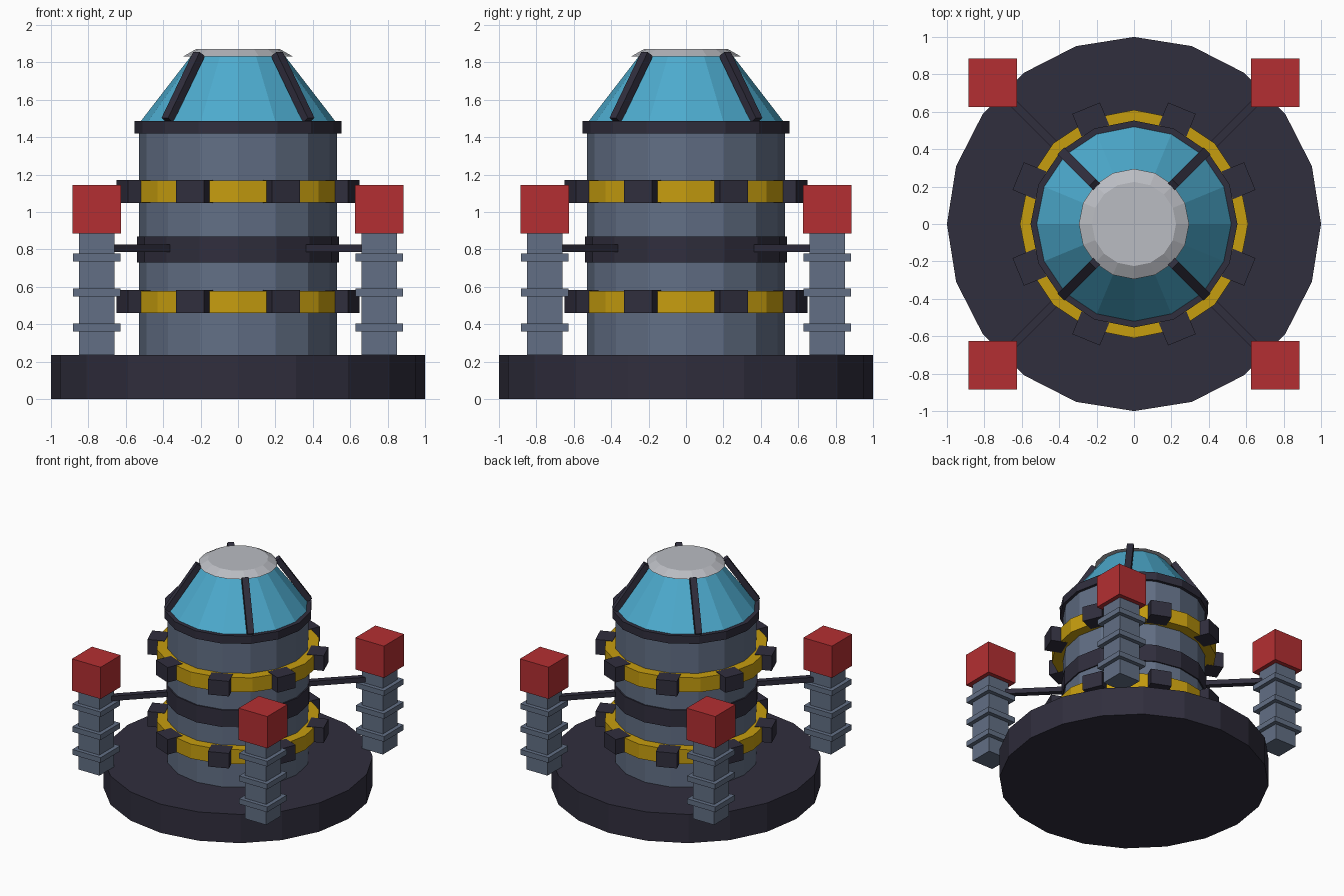
import bpy, bmesh
from math import radians, cos, sin
from mathutils import Matrix, Vector

default = bpy.data.objects.get("Cube")
if default:
    bpy.data.objects.remove(default, do_unlink=True)


def material(name, hex_code):
    """Flat material from an sRGB hex colour."""
    srgb = [int(hex_code[i:i + 2], 16) / 255 for i in (0, 2, 4)]
    rgba = [c / 12.92 if c <= 0.04045 else ((c + 0.055) / 1.055) ** 2.4 for c in srgb] + [1]
    mat = bpy.data.materials.new(name)
    mat.use_nodes = True
    mat.diffuse_color = rgba
    node = next(n for n in mat.node_tree.nodes if n.type == 'BSDF_PRINCIPLED')
    node.inputs["Base Color"].default_value = rgba
    return mat


dark = material("dark metal", "302E3D")
steel = material("blue grey steel", "626F85")
yellow = material("yellow", "C69D0F")
red = material("red", "B42F32")
glass = material("sky blue", "4DABCE")
light = material("light grey", "BABCC2")


def finish(name, bm, mat):
    mesh = bpy.data.meshes.new(name)
    bm.to_mesh(mesh)
    bm.free()
    mesh.materials.append(mat)
    obj = bpy.data.objects.new(name, mesh)
    bpy.context.collection.objects.link(obj)
    return obj


def drum(name, mat, z0, z1, r0, r1=None, sides=16):
    """Upright prism or frustum between two heights."""
    bm = bmesh.new()
    place = Matrix.Translation((0, 0, (z0 + z1) / 2))
    bmesh.ops.create_cone(bm, cap_ends=True, segments=sides, radius1=r0,
                          radius2=r0 if r1 is None else r1, depth=z1 - z0, matrix=place)
    return finish(name, bm, mat)


def beam(name, mat, start, end, width, height):
    """Box running from start to end, with its width kept level."""
    start, end = Vector(start), Vector(end)
    along = (end - start).normalized()
    side = Vector((0, 0, 1)).cross(along)
    side = side.normalized() if side.length > 0.001 else Vector((0, 1, 0))
    turn = Matrix((along, side, along.cross(side))).transposed().to_4x4()
    size = Matrix.Diagonal(((end - start).length, width, height, 1))
    bm = bmesh.new()
    bmesh.ops.create_cube(bm, size=1, matrix=Matrix.Translation((start + end) / 2) @ turn @ size)
    return finish(name, bm, mat)


def polar(radius, degrees, z):
    return (radius * cos(radians(degrees)), radius * sin(radians(degrees)), z)


# Base, tower and its trim
drum("base", dark, 0, 0.235, 1, sides=20)
drum("tower", steel, 0.235, 1.42, 0.53)
drum("middle_band", dark, 0.73, 0.87, 0.54)
drum("collar", dark, 1.42, 1.485, 0.553)

# Glazed cone and cap
drum("cone", glass, 1.485, 1.835, 0.52, 0.25)
drum("cap", light, 1.83, 1.87, 0.295, 0.225)

# Yellow rings with clamp blocks
for ring, z in (("lower", 0.46), ("upper", 1.05)):
    drum(ring + "_ring", yellow, z, z + 0.118, 0.61)
    for i in range(8):
        angle = 22.5 + 45 * i
        beam(f"{ring}_block_{i + 1}", dark, polar(0.54, angle, z + 0.06),
             polar(0.67, angle, z + 0.06), 0.16, 0.123)

# Four corners: cone rib, strut, pillar with bands, and cube on top
corners = ("back_left", "back_right", "front_right", "front_left")
for i, corner in enumerate(corners):
    angle = 45 + 90 * i
    beam(corner + "_rib", dark, polar(0.535, angle, 1.49), polar(0.295, angle, 1.843), 0.05, 0.045)
    beam(corner + "_strut", dark, polar(0.5, angle, 0.805), polar(1.03, angle, 0.805), 0.045, 0.04)
    x, y, _ = polar(0.755 * 2 ** 0.5, angle, 0)

    def column(part, mat, z0, z1, width):
        beam(f"{corner}_{part}", mat, (x, y, z0), (x, y, z1), width, width)

    column("pillar", steel, 0.235, 0.89, 0.19)
    for n, z in enumerate((0.36, 0.547, 0.734)):
        column(f"pillar_band_{n + 1}", steel, z, z + 0.043, 0.255)
    column("cube", red, 0.885, 1.145, 0.26)
